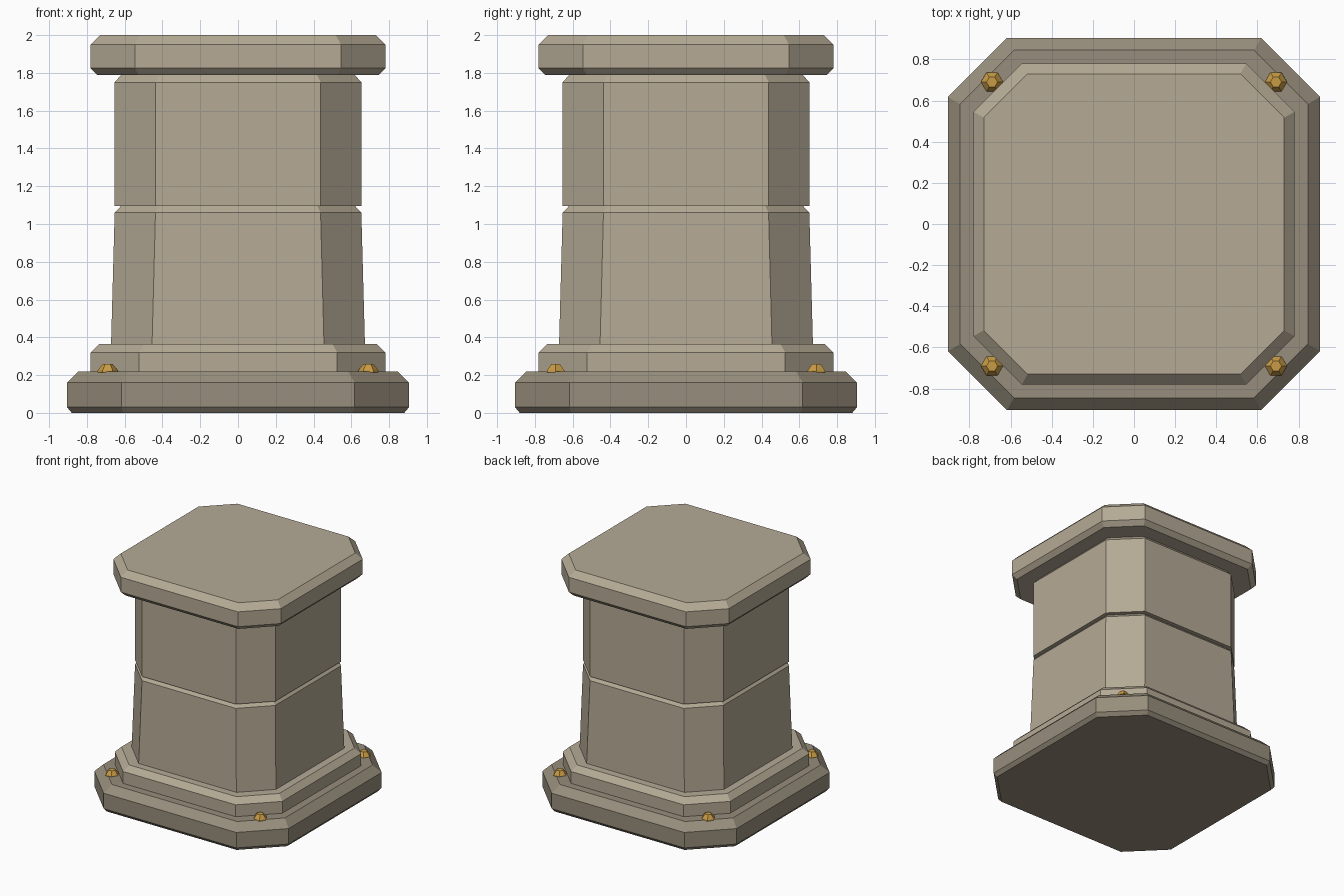
import bpy, bmesh, math

if "Cube" in bpy.data.objects:
    bpy.data.objects.remove(bpy.data.objects["Cube"])


def material(name, rgb):
    m = bpy.data.materials.new(name)
    m.diffuse_color = (*rgb, 1)
    m.use_nodes = True
    m.node_tree.nodes["Principled BSDF"].inputs["Base Color"].default_value = m.diffuse_color
    return m


STONE = material("stone", (0.46, 0.40, 0.30))
DARK = material("dark_stone", (0.31, 0.27, 0.20))
BRASS = material("brass", (0.58, 0.33, 0.06))


def make_object(name, bm, mat):
    bmesh.ops.recalc_face_normals(bm, faces=bm.faces)
    me = bpy.data.meshes.new(name)
    bm.to_mesh(me)
    bm.free()
    me.materials.append(mat)
    ob = bpy.data.objects.new(name, me)
    bpy.context.collection.objects.link(ob)
    return ob


def block(name, levels, mat):
    """Stack of cut-corner squares: (z, half width, half length of flat side)."""
    bm = bmesh.new()
    rings = []
    for z, w, c in levels:
        pts = [(w, -c), (w, c), (c, w), (-c, w), (-w, c), (-w, -c), (-c, -w), (c, -w)]
        rings.append([bm.verts.new((x, y, z)) for x, y in pts])
    for a, b in zip(rings, rings[1:]):
        for i in range(8):
            j = (i + 1) % 8
            bm.faces.new((a[i], a[j], b[j], b[i]))
    bm.faces.new(rings[0][::-1])
    bm.faces.new(rings[-1])
    return make_object(name, bm, mat)


# Stepped base
block("plinth", [(0, 0.88, 0.605), (0.03, 0.905, 0.618),
                 (0.16, 0.905, 0.618), (0.22, 0.845, 0.583)], DARK)
block("plinth_step", [(0.22, 0.78, 0.525), (0.32, 0.78, 0.525),
                      (0.365, 0.735, 0.50)], STONE)

# Tapered lower shaft and straight upper shaft
block("lower_shaft", [(0.365, 0.672, 0.455), (1.06, 0.653, 0.437),
                      (1.095, 0.62, 0.42)], STONE)
block("upper_shaft", [(1.095, 0.653, 0.437), (1.75, 0.653, 0.437),
                      (1.788, 0.62, 0.42)], STONE)

# Cap slab
block("cap", [(1.788, 0.745, 0.525), (1.825, 0.78, 0.545),
              (1.95, 0.78, 0.545), (2.0, 0.73, 0.517)], STONE)

# Hexagonal bolts on the plinth corners
for sx, side in ((-1, "left"), (1, "right")):
    for sy, end in ((-1, "front"), (1, "back")):
        bm = bmesh.new()
        rings = []
        for z, r in ((0.215, 0.054), (0.225, 0.053), (0.258, 0.027)):
            rings.append([bm.verts.new((sx * 0.69 + r * math.cos(k * math.pi / 3),
                                        sy * 0.69 + r * math.sin(k * math.pi / 3), z))
                          for k in range(6)])
        for a, b in zip(rings, rings[1:]):
            for i in range(6):
                j = (i + 1) % 6
                bm.faces.new((a[i], a[j], b[j], b[i]))
        bm.faces.new(rings[0][::-1])
        bm.faces.new(rings[-1])
        make_object(f"bolt_{end}_{side}", bm, BRASS)
